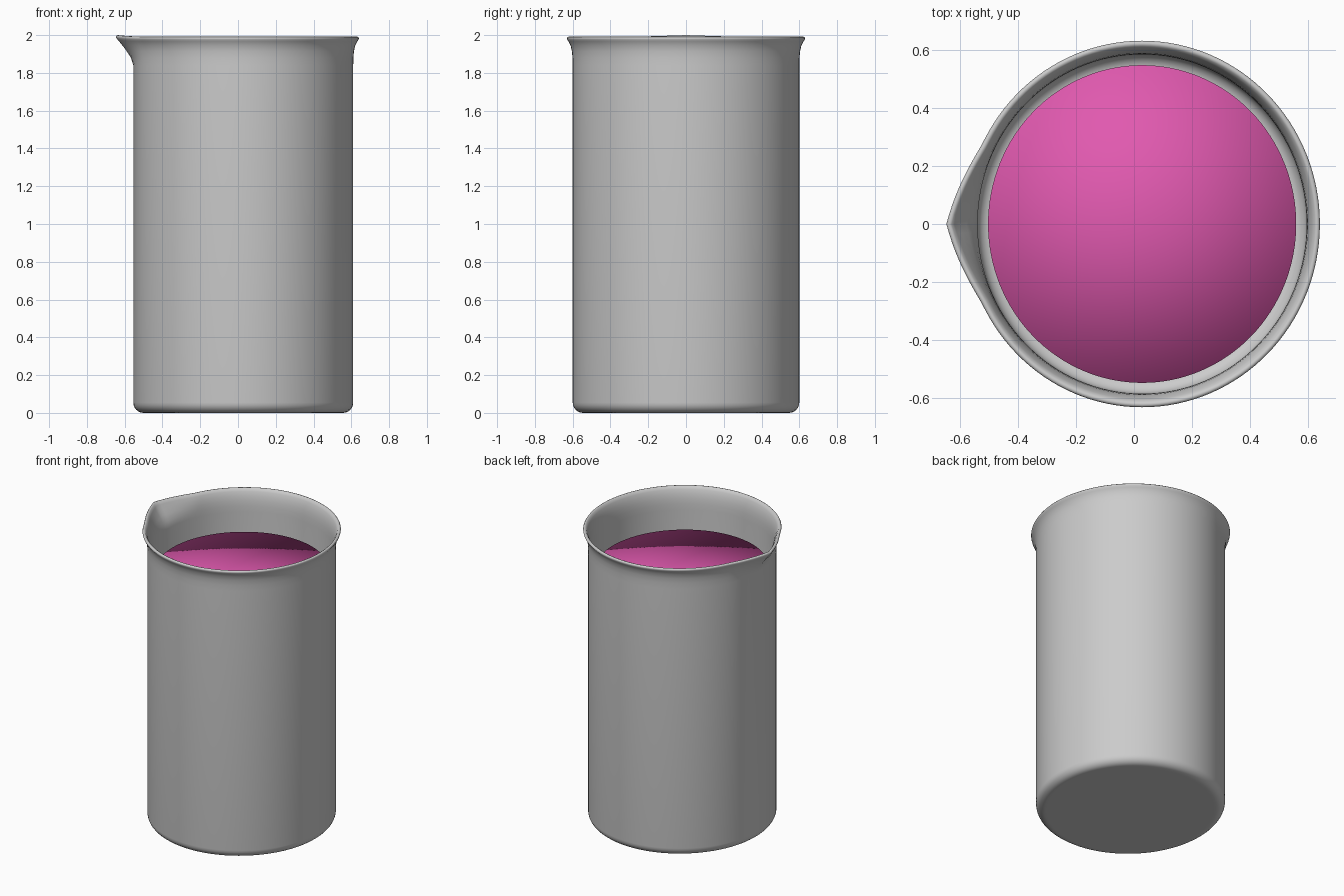
import bpy, bmesh, math

if "Cube" in bpy.data.objects:
    bpy.data.objects.remove(bpy.data.objects["Cube"])

CX = 0.028      # vessel axis sits off centre to make room for the spout
SX = 0.97       # slight squash along x
SEG = 128


def smoothstep(t):
    t = max(0.0, min(1.0, t))
    return t * t * (3 - 2 * t)


def spout(angle, z):
    """Pinched outward bulge around the -x direction, fading in near the rim."""
    off = abs(math.atan2(math.sin(angle - math.pi), math.cos(angle - math.pi)))
    pinch = max(0.0, 1 - off / 0.46) ** 1.35
    return pinch * smoothstep((z - 1.84) / 0.14)


def lathe(name, profile, deform=False):
    """Spin a profile that starts and ends on the axis."""
    bm = bmesh.new()
    rings = []
    for r, z in profile:
        if r == 0:
            rings.append([bm.verts.new((CX, 0, z))])
            continue
        ring = []
        for i in range(SEG):
            a = 2 * math.pi * i / SEG
            s = spout(a, z) if deform else 0
            rr = r + 0.064 * s
            ring.append(bm.verts.new((CX + SX * rr * math.cos(a), rr * math.sin(a), z + 0.008 * s)))
        rings.append(ring)
    for a, b in zip(rings, rings[1:]):
        for i in range(SEG):
            j = (i + 1) % SEG
            if len(a) == 1:
                bm.faces.new((a[0], b[j], b[i]))
            elif len(b) == 1:
                bm.faces.new((a[i], a[j], b[0]))
            else:
                bm.faces.new((a[i], a[j], b[j], b[i]))
    bmesh.ops.recalc_face_normals(bm, faces=bm.faces)
    for f in bm.faces:
        f.smooth = True
    me = bpy.data.meshes.new(name)
    bm.to_mesh(me)
    bm.free()
    ob = bpy.data.objects.new(name, me)
    bpy.context.collection.objects.link(ob)
    return ob


def fillet(r, z, rad, n=6):
    """Rounded bottom corner, from the floor up to the wall."""
    return [(r - rad + rad * math.sin(t), z + rad - rad * math.cos(t))
            for t in (math.pi / 2 * k / n for k in range(n + 1))]


# Glass vessel: outer skin, rolled lip, inner skin
outer = [(0, 0), (0.53, 0)] + fillet(0.6, 0, 0.055)
lip = [(0.6, 1.84), (0.601, 1.88), (0.604, 1.915), (0.611, 1.945), (0.622, 1.966),
       (0.629, 1.976), (0.631, 1.984), (0.627, 1.990), (0.620, 1.992), (0.612, 1.988),
       (0.603, 1.972), (0.594, 1.945), (0.588, 1.915), (0.585, 1.88), (0.584, 1.84)]
inner = fillet(0.584, 0.025, 0.05)[::-1] + [(0.51, 0.025), (0, 0.025)]
lathe("beaker_glass", outer + lip + inner, deform=True)

# Liquid: softly shaded plug inside the vessel
liquid = lathe("liquid", [(0, 0.035), (0.5, 0.035)] + fillet(0.547, 0.035, 0.045)
               + [(0.547, 1.72), (0, 1.72)])
mat = bpy.data.materials.new("pink_liquid")
mat.diffuse_color = (0.75, 0.1, 0.43, 1)
mat.use_nodes = True
mat.node_tree.nodes["Principled BSDF"].inputs["Base Color"].default_value = mat.diffuse_color
liquid.data.materials.append(mat)
